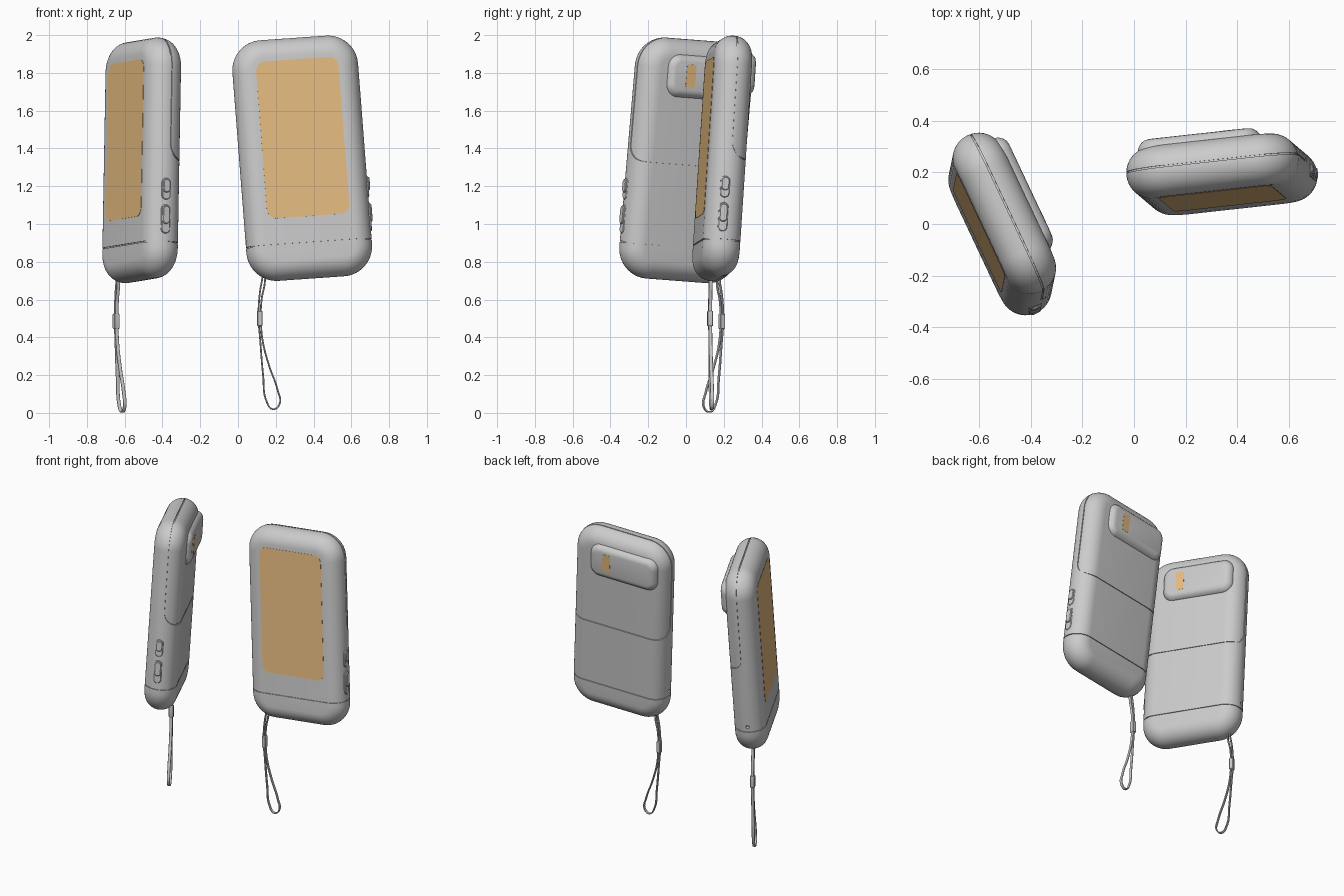
import bpy, bmesh
from math import sin, cos, pi, radians
from mathutils import Matrix

if "Cube" in bpy.data.objects:
    bpy.data.objects.remove(bpy.data.objects["Cube"])


def finish(bm, name, mat=None):
    bmesh.ops.remove_doubles(bm, verts=bm.verts, dist=1e-5)
    bmesh.ops.recalc_face_normals(bm, faces=bm.faces)
    me = bpy.data.meshes.new(name)
    bm.to_mesh(me)
    bm.free()
    if mat:
        me.materials.append(mat)
    return smooth(me)


def smooth(me):
    me.shade_smooth()
    me.set_sharp_from_angle(angle=radians(35))
    return me


def loft(name, cx, cz, w, h, r, rings, seg=12, mat=None):
    """Rounded rectangles in the XZ plane, one per (inset, y), skinned and capped."""
    bm = bmesh.new()
    loops = []
    for inset, y in rings:
        loop = []
        for k, (sx, sz) in enumerate(((1, 1), (-1, 1), (-1, -1), (1, -1))):
            for i in range(seg + 1):
                a = (k + i / seg) * pi / 2
                loop.append(bm.verts.new((cx + sx * (w / 2 - r) + (r - inset) * cos(a), y,
                                          cz + sz * (h / 2 - r) + (r - inset) * sin(a))))
        loops.append(loop)
    n = len(loops[0])
    for a, b in zip(loops, loops[1:]):
        for i in range(n):
            bm.faces.new((a[i], a[(i + 1) % n], b[(i + 1) % n], b[i]))
    bm.faces.new(loops[0])
    bm.faces.new(loops[-1])
    return finish(bm, name, mat)


def evaluated(ob, name):
    dg = bpy.context.evaluated_depsgraph_get()
    me = bpy.data.meshes.new_from_object(ob.evaluated_get(dg))
    me.name = name
    return me


def cut(me, cutters, name):
    """Subtract cutter meshes and return the resulting mesh."""
    obs = []
    for m in [me] + cutters:
        ob = bpy.data.objects.new("cutter", m)
        ob.hide_render = True
        bpy.context.collection.objects.link(ob)
        obs.append(ob)
    for c in obs[1:]:
        mod = obs[0].modifiers.new("cut", 'BOOLEAN')
        mod.operation, mod.solver, mod.object = 'DIFFERENCE', 'EXACT', c
    res = evaluated(obs[0], name)
    for ob in obs:
        bpy.data.objects.remove(ob)
    return smooth(res)


orange = bpy.data.materials.new("orange")
orange.diffuse_color = (0.8, 0.5, 0.22, 1)
orange.use_nodes = True
orange.node_tree.nodes["Principled BSDF"].inputs["Base Color"].default_value = orange.diffuse_color

W, H, T = 0.67, 1.28, 0.2


def shell(name, d):
    """Pillow shaped case with fully rounded edges, shrunk by d."""
    r = T / 2 - d
    rings = [(r * (1 - cos(a)), r * sin(a)) for a in [(-1 + i / 10) * pi / 2 for i in range(21)]]
    return loft(name, 0, 0, W - 2 * d, H - 2 * d, 0.16 - d, rings)


# Seam cutters: back cover outline and bottom cap line, kept shallow
bm = bmesh.new()
arc = [pi + i / 12 * pi / 2 for i in range(13)]
prof = [(0.007, 0.8)] + [(0.1 + 0.093 * cos(a), 0.07 + 0.093 * sin(a)) for a in arc] + [(0.2, -0.023)]
prof += [(0.2, -0.017)] + [(0.1 + 0.087 * cos(a), 0.07 + 0.087 * sin(a)) for a in reversed(arc)] + [(0.013, 0.8)]
face = bm.faces.new([bm.verts.new((-0.5, y, z)) for y, z in prof])
ext = bmesh.ops.extrude_face_region(bm, geom=[face])
bmesh.ops.translate(bm, vec=(1, 0, 0), verts=[v for v in ext["geom"] if isinstance(v, bmesh.types.BMVert)])
bmesh.ops.create_cube(bm, size=1, matrix=Matrix.Translation((0, 0, -0.455)) @ Matrix.Diagonal((1, 0.5, 0.005, 1)))
seams = cut(finish(bm, "seams"), [shell("core", 0.006)], "seam_cutter")

# Side pin hole
bm = bmesh.new()
bmesh.ops.create_cone(bm, cap_ends=True, segments=20, radius1=0.011, radius2=0.011, depth=0.06,
                      matrix=Matrix.Translation((-0.34, 0, -0.42)) @ Matrix.Rotation(pi / 2, 4, 'Y'))
hole = finish(bm, "hole")

parts = {"case": cut(shell("case", 0), [seams, hole], "case")}

# Front panel, back bump and the strip on it
parts["front_panel"] = loft("front_panel", 0, 0.1025, 0.44, 0.835, 0.05,
                            [(0, -0.09), (0, -0.1015)], 8, orange)
parts["back_bump"] = loft("back_bump", -0.04, 0.445, 0.48, 0.23, 0.07,
                          [(0, 0.08), (0.002, 0.098), (0.008, 0.109), (0.017, 0.119),
                           (0.027, 0.126), (0.04, 0.129)])
parts["bump_strip"] = loft("bump_strip", 0.073, 0.45, 0.055, 0.12, 0.008,
                           [(0, 0.12), (0, 0.1302)], 4, orange)

# Side buttons: a low pill with a smaller raised pill on it
turn = Matrix.Rotation(pi / 2, 4, 'Z')
for label, z, length in (("upper", -0.175, 0.115), ("lower", -0.335, 0.155)):
    for kind, w, l, dz, top in (("base", 0.05, length, 0, 0.338),
                                ("cap", 0.042, length * 0.62, length * 0.14, 0.346)):
        name = f"{label}_button_{kind}"
        me = loft(name, -0.01, z + dz, w, l, w / 2,
                  [(0, -0.31), (0, -top + 0.004), (0.004, -top)], 8)
        me.transform(turn)
        parts[name] = me

# Wrist strap: flat ribbon loop plus its slider
path = [(0.025, 0.745), (0.012, 0.7), (-0.003, 0.6), (-0.006, 0.5), (0.003, 0.38), (0.018, 0.2),
        (0.037, 0.06), (0.07, 0.02), (0.105, 0.045), (0.094, 0.125), (0.05, 0.25),
        (0.016, 0.38), (0.006, 0.5), (0.01, 0.6), (0.028, 0.7)]
cu = bpy.data.curves.new("strap_path", 'CURVE')
cu.dimensions, cu.fill_mode = '2D', 'NONE'
cu.extrude, cu.bevel_depth, cu.bevel_resolution = 0.006, 0.004, 2
cu.resolution_u = 8
sp = cu.splines.new('BEZIER')
sp.bezier_points.add(len(path) - 1)
for p, (x, z) in zip(sp.bezier_points, path):
    p.co = (x, z, 0)
    p.handle_left_type = p.handle_right_type = 'AUTO'
sp.use_cyclic_u = True
tmp = bpy.data.objects.new("strap_path", cu)
bpy.context.collection.objects.link(tmp)
strap = evaluated(tmp, "strap")
bpy.data.objects.remove(tmp)
strap.transform(Matrix.Rotation(pi / 2, 4, 'X'))
smooth(strap)
slider = loft("strap_slider", 0, 0.5, 0.028, 0.08, 0.006,
              [(0.003, -0.015), (0, -0.012), (0, 0.012), (0.003, 0.015)], 4)


def place(name, me, mat):
    ob = bpy.data.objects.new(name, me)
    ob.matrix_world = mat
    bpy.context.collection.objects.link(ob)


# Two devices: centre, yaw, tilt, roll, strap position
for side, centre, yaw, tilt, roll, hang in (
        ("left", (-0.51, 0, 1.337), -65, 3, -4, (-0.645, 0.19, -0.015)),
        ("right", (0.34, 0.192, 1.348), 6, 4.2, -4, (0.115, 0.128, 0))):
    rz = Matrix.Rotation(radians(yaw), 4, 'Z')
    body = (Matrix.Translation(centre) @ rz @ Matrix.Rotation(radians(-tilt), 4, 'X')
            @ Matrix.Rotation(radians(roll), 4, 'Y'))
    for name, me in parts.items():
        place(f"{side}_{name}", me, body)
    for name, me in (("strap", strap), ("strap_slider", slider)):
        place(f"{side}_{name}", me, Matrix.Translation(hang) @ rz)
